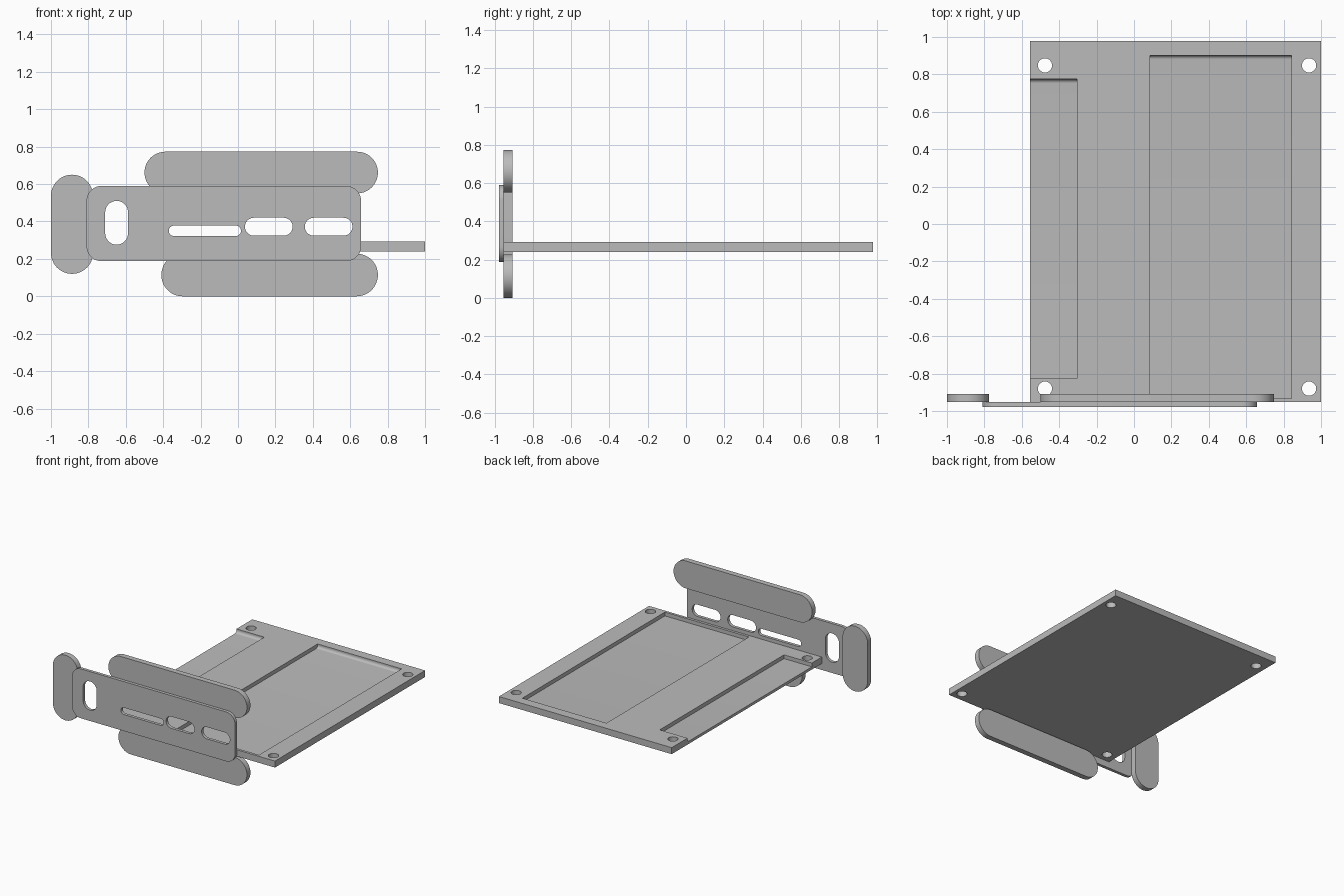
import bpy, bmesh
from math import sin, cos, pi, radians
from mathutils import Vector

cube = bpy.data.objects.get("Cube")
if cube:
    bpy.data.objects.remove(cube, do_unlink=True)

grey = bpy.data.materials.new("plain_grey")
grey.use_nodes = True
colour = (0.5, 0.5, 0.5, 1)
grey.diffuse_color = colour
grey.node_tree.nodes["Principled BSDF"].inputs["Base Color"].default_value = colour


def rounded(a0, a1, b0, b1, r, steps=12):
    """Outline of a rectangle with rounded corners."""
    centres = [(a1 - r, b1 - r), (a0 + r, b1 - r), (a0 + r, b0 + r), (a1 - r, b0 + r)]
    pts = []
    for q, (ca, cb) in enumerate(centres):
        for i in range(steps + 1):
            t = (q + i / steps) * pi / 2
            pts.append((ca + r * cos(t), cb + r * sin(t)))
    return pts


def prism(name, outline, axis, lo, hi):
    """Extrude a 2D outline along one axis from lo to hi."""
    def place(a, b, c):
        return {"x": (c, a, b), "y": (a, c, b), "z": (a, b, c)}[axis]
    bm = bmesh.new()
    verts = [bm.verts.new(place(a, b, lo)) for a, b in outline]
    bmesh.ops.remove_doubles(bm, verts=verts, dist=0.0001)
    face = bm.faces.new(bm.verts[:])
    ext = bmesh.ops.extrude_face_region(bm, geom=[face])
    moved = [v for v in ext["geom"] if isinstance(v, bmesh.types.BMVert)]
    bmesh.ops.translate(bm, verts=moved, vec=Vector(place(0, 0, hi - lo)))
    bmesh.ops.recalc_face_normals(bm, faces=bm.faces)
    mesh = bpy.data.meshes.new(name)
    bm.to_mesh(mesh)
    bm.free()
    mesh.materials.append(grey)
    ob = bpy.data.objects.new(name, mesh)
    bpy.context.collection.objects.link(ob)
    return ob


def activate(ob):
    bpy.ops.object.select_all(action="DESELECT")
    ob.select_set(True)
    bpy.context.view_layer.objects.active = ob


def cut(ob, cutters):
    """Subtract every cutter, then discard it."""
    for cutter in cutters:
        cutter.hide_render = True
        mod = ob.modifiers.new("cut", "BOOLEAN")
        mod.operation = "DIFFERENCE"
        mod.solver = "EXACT"
        mod.object = cutter
        activate(ob)
        bpy.ops.object.modifier_apply(modifier=mod.name)
        bpy.data.objects.remove(cutter, do_unlink=True)


# Depths shared by the parts
FRONT, JOIN, PAD_BACK, BACK = -0.978, -0.953, -0.908, 0.978
BOTTOM, FLOOR, TOP = 0.24, 0.262, 0.293

# Base board with four screw holes
board = prism("base_board", [(-0.556, JOIN), (1, JOIN), (1, BACK), (-0.556, BACK)],
              "z", BOTTOM, TOP)
cutters = []
for x in (-0.476, 0.936):
    for y in (-0.88, 0.848):
        hole = rounded(x - 0.038, x + 0.038, y - 0.038, y + 0.038, 0.038)
        cutters.append(prism("screw_hole", hole, "z", BOTTOM - 0.1, TOP + 0.1))


# Recesses, with a rounded foot at the rear wall
def recess(x0, x1, y0, y1, r=0.022):
    foot = [(y1 - r + r * sin(t), FLOOR + r - r * cos(t))
            for t in (i * pi / 16 for i in range(9))]
    return prism("recess", [(y0, FLOOR)] + foot + [(y1, TOP + 0.1), (y0, TOP + 0.1)],
                 "x", x0, x1)


cutters += [recess(0.085, 0.842, -0.932, 0.902), recess(-0.7, -0.305, -0.825, 0.774)]
cut(board, cutters)

# Face plate with its slots
plate = prism("face_plate", rounded(-0.81, 0.658, 0.188, 0.59, 0.08), "y", FRONT, JOIN)
slots = [(-0.71, -0.588, 0.276, 0.51), (-0.37, 0.016, 0.322, 0.378),
         (0.037, 0.292, 0.324, 0.42), (0.357, 0.612, 0.324, 0.42)]
cut(plate, [prism("slot", rounded(a, b, c, d, min(b - a, d - c) / 2), "y",
                  FRONT - 0.1, JOIN + 0.1) for a, b, c, d in slots])

# Rounded pads behind the face plate
pads = {"upper_pad": (-0.5, 0.748, 0.55, 0.773),
        "lower_pad": (-0.41, 0.748, 0, 0.228),
        "side_pad": (-1, -0.775, 0.12, 0.65)}
parts = [board, plate]
for name, (a, b, c, d) in pads.items():
    parts.append(prism(name, rounded(a, b, c, d, min(b - a, d - c) / 2), "y", JOIN, PAD_BACK))

for ob in parts:
    activate(ob)
    bpy.ops.object.shade_smooth_by_angle(angle=radians(30))
